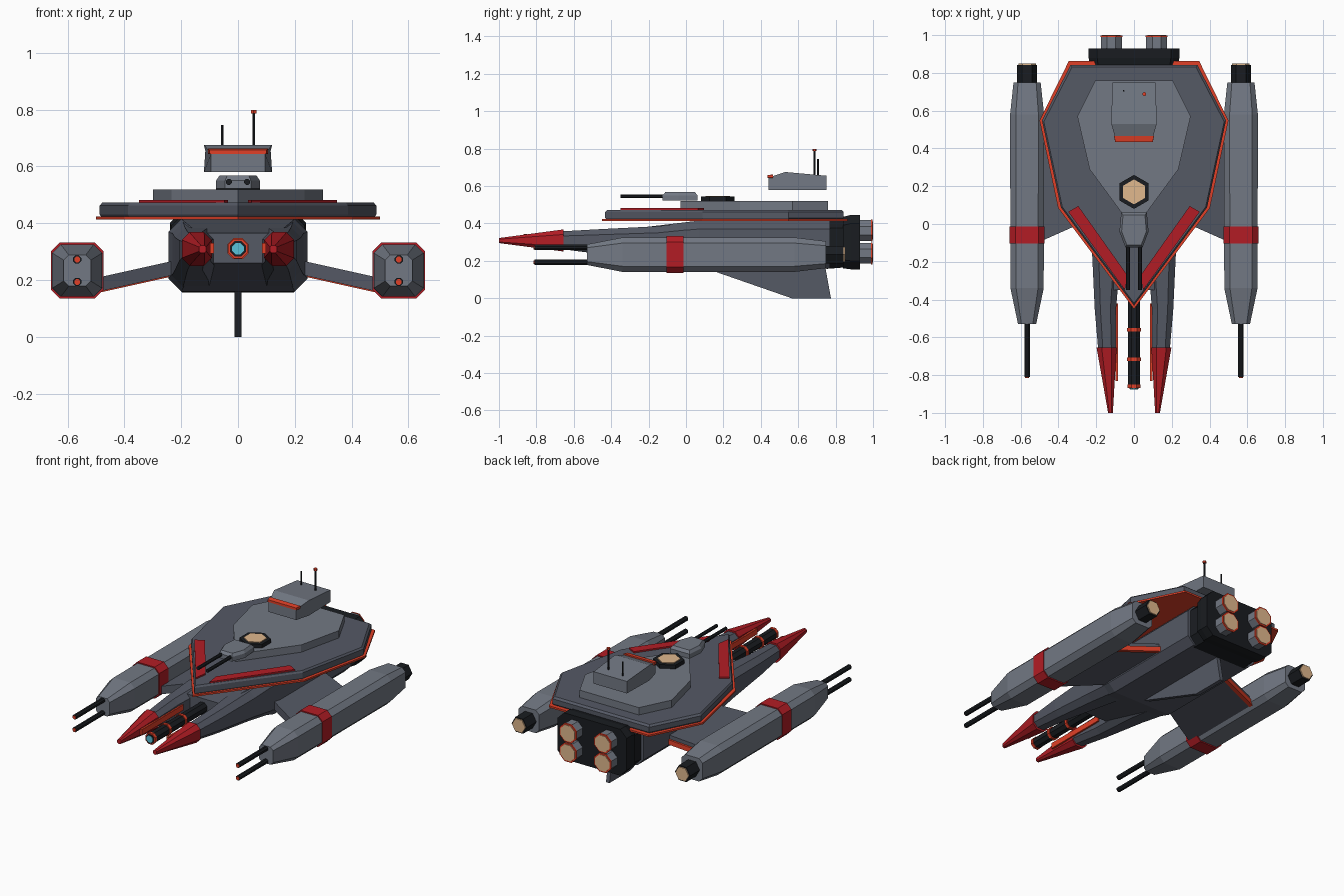
import bpy, bmesh, math
from mathutils import Matrix

if "Cube" in bpy.data.objects:
    bpy.data.objects.remove(bpy.data.objects["Cube"])


def mat(name, r, g, b):
    m = bpy.data.materials.new(name)
    m.diffuse_color = (r, g, b, 1)
    m.use_nodes = True
    m.node_tree.nodes["Principled BSDF"].inputs["Base Color"].default_value = m.diffuse_color
    return m


GREY = mat("light_grey", 0.17, 0.19, 0.23)
DARK = mat("dark_grey", 0.09, 0.10, 0.13)
BLACK = mat("black", 0.01, 0.012, 0.015)
RED = mat("red", 0.45, 0.012, 0.018)
ORANGE = mat("orange", 0.75, 0.05, 0.02)
TAN = mat("tan", 0.75, 0.48, 0.27)
CYAN = mat("cyan", 0.1, 0.55, 0.7)


def finish(name, bm, m):
    bmesh.ops.recalc_face_normals(bm, faces=bm.faces)
    me = bpy.data.meshes.new(name)
    bm.to_mesh(me)
    bm.free()
    me.materials.append(m)
    ob = bpy.data.objects.new(name, me)
    bpy.context.collection.objects.link(ob)
    return ob


def skin(name, rings, m):
    """Closed solid through equally sized rings of 3D points."""
    bm = bmesh.new()
    loops = [[bm.verts.new(p) for p in r] for r in rings]
    n = len(loops[0])
    for a, b in zip(loops, loops[1:]):
        for i in range(n):
            j = (i + 1) % n
            bm.faces.new((a[i], a[j], b[j], b[i]))
    bm.faces.new(loops[0])
    bm.faces.new(loops[-1])
    return finish(name, bm, m)


def loft(name, sections, m, side=1):
    """Chamfered box sections (y, x0, x1, z0, z1, chamfer) along y."""
    rings = []
    for y, x0, x1, z0, z1, c in sections:
        pts = [(x0 + c, z0), (x1 - c, z0), (x1, z0 + c), (x1, z1 - c),
               (x1 - c, z1), (x0 + c, z1), (x0, z1 - c), (x0, z0 + c)]
        rings.append([(side * x, y, z) for x, z in pts])
    return skin(name, rings, m)


def plate(name, outline, levels, m):
    """Outline in x/y stacked at (z, scale) levels about its own middle."""
    cx = (min(p[0] for p in outline) + max(p[0] for p in outline)) / 2
    cy = (min(p[1] for p in outline) + max(p[1] for p in outline)) / 2
    return skin(name, [[(cx + (x - cx) * s, cy + (y - cy) * s, z) for x, y in outline]
                       for z, s in levels], m)


def sym(half):
    """Mirror half an outline; points lying on x = 0 are kept single."""
    return half + [(-x, y) for x, y in reversed(half) if x > 0]


def rod(name, x, z, y0, y1, r, m, n=8, turn=None):
    a0 = math.pi / n if turn is None else turn
    ring = [(x + r * math.cos(a0 + i * math.tau / n), z + r * math.sin(a0 + i * math.tau / n))
            for i in range(n)]
    return skin(name, [[(px, y, pz) for px, pz in ring] for y in (y0, y1)], m)


def post(name, x, y, z0, z1, r, m, n=6):
    bm = bmesh.new()
    bmesh.ops.create_cone(bm, cap_ends=True, segments=n, radius1=r, radius2=r, depth=z1 - z0,
                          matrix=Matrix.Translation((x, y, (z0 + z1) / 2)))
    return finish(name, bm, m)


# Central hull, engine block and keel fin
loft("hull", [(-0.35, -0.17, 0.17, 0.26, 0.365, 0.03), (0.07, -0.245, 0.245, 0.16, 0.415, 0.045),
              (0.77, -0.245, 0.245, 0.16, 0.415, 0.045)], DARK)
loft("engine_collar", [(0.75, -0.23, 0.23, 0.157, 0.42, 0.045),
                       (0.85, -0.22, 0.22, 0.165, 0.42, 0.045)], BLACK)
loft("engine_block", [(0.84, -0.235, 0.235, 0.16, 0.435, 0.045),
                      (0.88, -0.24, 0.24, 0.155, 0.445, 0.045),
                      (0.93, -0.24, 0.24, 0.155, 0.445, 0.045)], BLACK)
fin = [(0.09, 0.165), (0.565, 0.0), (0.775, 0.0), (0.745, 0.165)]
skin("keel_fin", [[(x, y, z) for y, z in fin] for x in (-0.012, 0.012)], DARK)

# Main engines
for x in (-0.12, 0.12):
    for z in (0.24, 0.362):
        rod("engine_nozzle", x, z, 0.92, 0.99, 0.06, GREY)
        rod("engine_rim", x, z, 0.99, 0.997, 0.063, ORANGE)
        rod("engine_glow", x, z, 0.99, 1.0, 0.053, TAN)

# Armour decks
plate("deck_trim", sym([(0, -0.45), (0.402, 0.085), (0.5, 0.548), (0.345, 0.863)]),
      [(0.412, 1), (0.423, 1)], ORANGE)
plate("main_deck", sym([(0, -0.432), (0.387, 0.088), (0.487, 0.548), (0.335, 0.843)]),
      [(0.423, 0.99), (0.43, 1), (0.462, 1), (0.473, 0.98)], DARK)
plate("upper_deck", sym([(0, -0.03), (0.235, 0.29), (0.3, 0.57), (0.205, 0.76)]),
      [(0.47, 1), (0.519, 1)], GREY)
for s in (-1, 1):
    plate("deck_stripe", [(s * x, y) for x, y in
                          [(0.348, 0.065), (0.295, 0.095), (0.036, -0.27), (0.048, -0.35)]],
          [(0.47, 1), (0.482, 1)], RED)

# Hatch with hexagonal ring
post("hatch_ring", 0, 0.17, 0.515, 0.543, 0.09, BLACK)
post("hatch_glow", 0, 0.17, 0.54, 0.548, 0.066, TAN)

# Deck turret
plate("turret", sym([(0.045, -0.125), (0.077, -0.04), (0.068, 0.062)]),
      [(0.522, 1), (0.55, 1), (0.567, 0.85)], GREY)
for x in (-0.032, 0.032):
    rod("turret_barrel", x, 0.545, -0.35, -0.1, 0.011, BLACK)

# Bridge, visor and antennas
skin("bridge", [[(s * w, y, z) for y, z, w in
                 [(0.44, 0.58, 0.095), (0.44, 0.645, 0.095), (0.53, 0.675, 0.12),
                  (0.75, 0.655, 0.115), (0.75, 0.58, 0.115), (0.53, 0.58, 0.12)]]
                for s in (-1, 1)], GREY)
loft("bridge_visor", [(0.435, -0.1, 0.1, 0.644, 0.658, 0.001),
                      (0.465, -0.106, 0.106, 0.644, 0.662, 0.001)], ORANGE)
post("short_antenna", -0.055, 0.705, 0.65, 0.745, 0.005, BLACK)
post("long_antenna", 0.055, 0.688, 0.65, 0.79, 0.005, BLACK)
post("antenna_tip", 0.055, 0.688, 0.786, 0.798, 0.011, ORANGE)

# Central cannon
rod("cannon_barrel", 0, 0.31, -0.865, -0.2, 0.034, BLACK)
for y in (-0.86, -0.715, -0.56):
    rod("cannon_ring", 0, 0.31, y - 0.009, y + 0.009, 0.04 if y > -0.8 else 0.037, ORANGE)
rod("cannon_muzzle", 0, 0.31, -0.872, -0.86, 0.03, BLACK)
rod("cannon_lens", 0, 0.31, -0.875, -0.86, 0.022, CYAN)

for s in (-1, 1):
    # Forked prow with red tips and inner light strip
    loft("prow_prong", [(-0.66, 0.095, 0.19, 0.262, 0.358, 0.025),
                        (-0.45, 0.095, 0.208, 0.235, 0.37, 0.03),
                        (-0.15, 0.07, 0.222, 0.2, 0.385, 0.035),
                        (0.05, 0.06, 0.235, 0.17, 0.41, 0.04)], DARK, s)
    loft("prow_tip", [(-1.0, 0.112, 0.137, 0.295, 0.322, 0.006),
                      (-0.655, 0.092, 0.198, 0.25, 0.368, 0.027)], RED, s)
    loft("prow_strip", [(-0.83, 0.085, 0.098, 0.294, 0.33, 0.001),
                        (-0.42, 0.085, 0.098, 0.294, 0.33, 0.001)], ORANGE, s)

    # Swept pylon wing and trailing-edge strip
    for name, y_in, y_out, z, h, m in (("wing", (0.03, 0.52), (-0.09, 0.45), 0, 0.05, DARK),
                                       ("wing_strip", (0.505, 0.532), (0.435, 0.462),
                                        -0.004, 0.03, ORANGE)):
        skin(name, [[(s * x, y[0], zb + z), (s * x, y[1], zb + z),
                     (s * x, y[1], zb + z + h), (s * x, y[0], zb + z + h)]
                    for x, y, zb in ((0.22, y_in, 0.219), (0.49, y_out, 0.159))], m)

    # Side pod: body, band, nozzle and twin guns
    X, Z = 0.566, 0.233
    loft("pod_body", [(y, X - w, X + w, Z - h, Z + h, c) for y, w, h, c in
                      [(-0.53, 0.048, 0.055, 0.018), (-0.34, 0.088, 0.092, 0.03),
                       (0.58, 0.09, 0.092, 0.03), (0.748, 0.072, 0.072, 0.024)]], GREY, s)
    loft("pod_band", [(y, X - 0.093, X + 0.093, Z - 0.099, Z + 0.099, 0.032)
                      for y in (-0.103, -0.013)], RED, s)
    rod("pod_nozzle", s * X, Z, 0.74, 0.842, 0.053, BLACK, 6, 0)
    rod("pod_glow", s * X, Z, 0.83, 0.849, 0.046, TAN, 6, 0)
    for z in (0.272, 0.193):
        rod("pod_gun", s * X, z, -0.81, -0.45, 0.0155, BLACK)
        rod("pod_gun_tip", s * X, z, -0.815, -0.807, 0.011, ORANGE)
